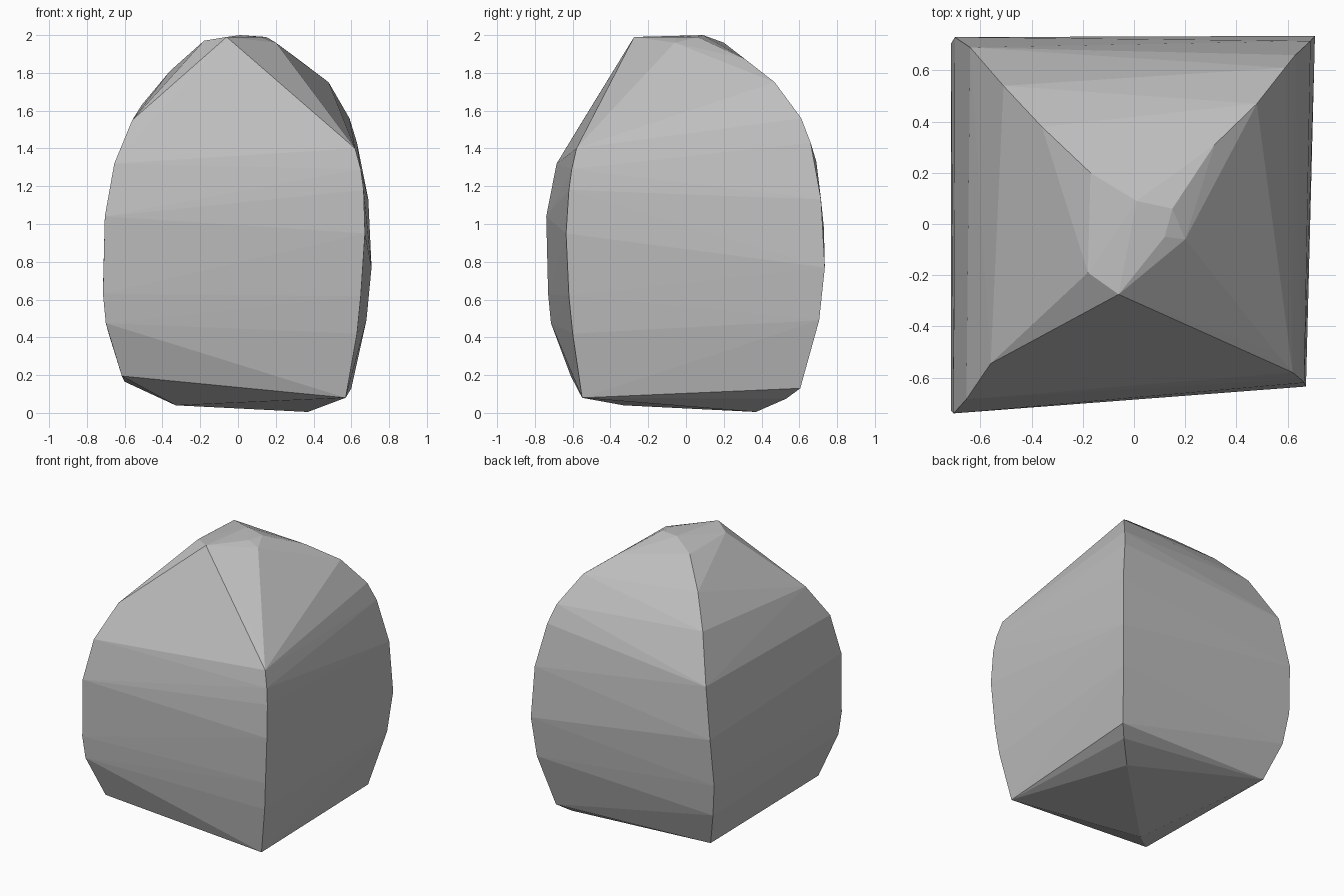
import bpy, bmesh

# Four curved corner ridges, listed from bottom to top
front_left = [(-.33, -.33, .04), (-.615, -.61, .195), (-.70, -.715, .475), (-.715, -.73, .63),
              (-.705, -.74, 1.04), (-.655, -.685, 1.32), (-.56, -.545, 1.55)]
front_right = [(.57, -.55, .08), (.63, -.60, .42), (.65, -.62, .62), (.672, -.635, .95),
               (.665, -.62, 1.18), (.65, -.605, 1.29), (.62, -.58, 1.40), (.55, -.50, 1.49)]
back_right = [(.37, .37, .005), (.53, .53, .075), (.60, .605, .13), (.68, .705, .49),
              (.707, .735, .77), (.69, .715, 1.13), (.63, .66, 1.43), (.59, .61, 1.56),
              (.48, .47, 1.75), (.315, .31, 1.875)]
back_left = [(-.60, .58, .165), (-.685, .675, .42), (-.715, .705, .65), (-.70, .73, .98),
             (-.64, .69, 1.33), (-.51, .54, 1.63), (-.36, .38, 1.81), (-.17, .20, 1.96)]
# Small uneven crown
crown = [(.01, .09, 2.0), (.15, .06, 1.99), (.12, -.05, 1.99), (.20, -.06, 1.96),
         (-.18, -.19, 1.97), (-.06, -.275, 1.99)]

# Faceted stone: the convex skin stretched over ridges and crown
bm = bmesh.new()
for point in front_left + front_right + back_right + back_left + crown:
    bm.verts.new(point)
hull = bmesh.ops.convex_hull(bm, input=bm.verts[:])
loose = {g for g in hull["geom_interior"] + hull["geom_unused"] if isinstance(g, bmesh.types.BMVert)}
bmesh.ops.delete(bm, geom=list(loose), context='VERTS')
bmesh.ops.recalc_face_normals(bm, faces=bm.faces[:])

mesh = bpy.data.meshes.new("stone")
bm.to_mesh(mesh)
bm.free()
stone = bpy.data.objects.new("stone", mesh)
bpy.context.collection.objects.link(stone)

# Plain grey surface
grey = bpy.data.materials.new("stone grey")
grey.diffuse_color = (.52, .52, .52, 1)
mesh.materials.append(grey)
